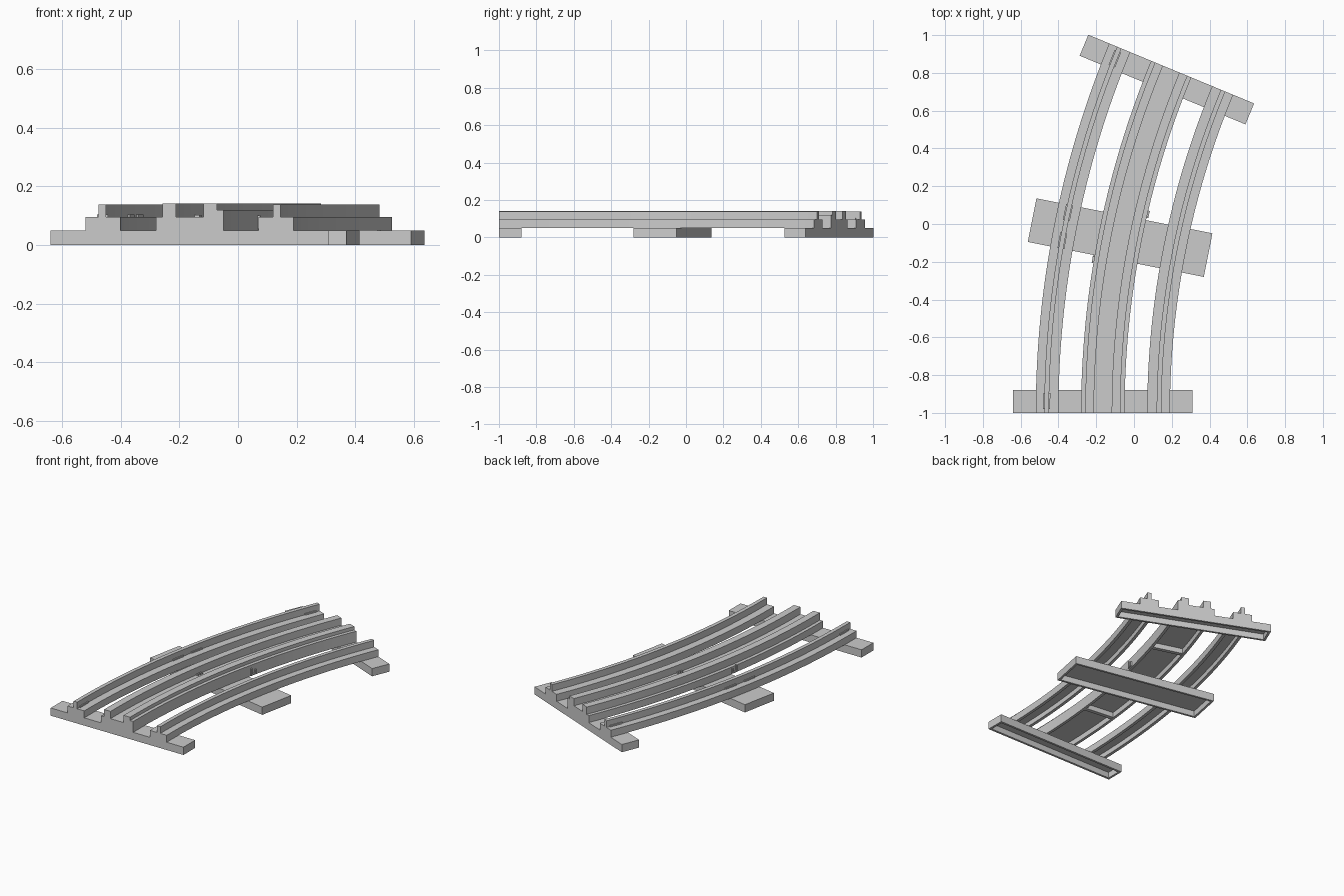
import bpy, bmesh, math
from mathutils import Matrix, Vector

if "Cube" in bpy.data.objects:
    bpy.data.objects.remove(bpy.data.objects["Cube"])

R = 4.756                      # radius of the track centre line
CX = -0.165 + R                # arc centre (CX, -1)
END = math.radians(22.5)

grey = bpy.data.materials.new("light_grey")
grey.diffuse_color = (0.6, 0.6, 0.6, 1)
grey.use_nodes = True
grey.node_tree.nodes["Principled BSDF"].inputs["Base Color"].default_value = grey.diffuse_color


def at(t, o, z):
    """Point at arc angle t, sideways offset o (positive = inside of curve)."""
    return Vector((CX - (R - o) * math.cos(t), -1 + (R - o) * math.sin(t), z))


def finish(name, bm):
    bmesh.ops.recalc_face_normals(bm, faces=bm.faces[:])
    me = bpy.data.meshes.new(name)
    bm.to_mesh(me)
    bm.free()
    me.materials.append(grey)
    ob = bpy.data.objects.new(name, me)
    bpy.context.collection.objects.link(ob)
    return ob


def sweep(name, profile, t0=0.0, t1=END, steps=32):
    """Sweep a closed (offset, z) profile along the arc."""
    bm = bmesh.new()
    rings = []
    for i in range(steps + 1):
        t = t0 + (t1 - t0) * i / steps
        rings.append([bm.verts.new(at(t, o, z)) for o, z in profile])
    n = len(profile)
    for a, b in zip(rings, rings[1:]):
        for k in range(n):
            bm.faces.new((a[k], a[(k + 1) % n], b[(k + 1) % n], b[k]))
    bm.faces.new(rings[0])
    bm.faces.new(rings[-1][::-1])
    return finish(name, bm)


def block(name, o0, o1, z0, z1, t, length):
    """Short curved block centred on arc angle t."""
    h = length / 2 / R
    return sweep(name, [(o0, z0), (o0, z1), (o1, z1), (o1, z0)], t - h, t + h, 2)


def sleeper(name, t, width, shift):
    """Cross tie: a tray, hollow from below."""
    bm = bmesh.new()
    bmesh.ops.create_cube(bm, size=1)
    bmesh.ops.scale(bm, vec=(0.95, width, 0.05), verts=bm.verts)
    bottom = min(bm.faces, key=lambda f: f.calc_center_median().z)
    bmesh.ops.inset_region(bm, faces=[bottom], thickness=0.02)
    ext = bmesh.ops.extrude_discrete_faces(bm, faces=[bottom])
    bmesh.ops.translate(bm, vec=(0, 0, 0.038), verts=ext["faces"][0].verts)
    ob = finish(name, bm)
    p = at(t, 0, 0.025) + Vector((math.sin(t), math.cos(t), 0)) * shift
    ob.matrix_world = Matrix.Translation(p) @ Matrix.Rotation(-t, 4, 'Z')


# Sleepers
sleeper("front_sleeper", 0, 0.12, 0.06)
sleeper("middle_sleeper", END / 2, 0.235, 0)
sleeper("back_sleeper", END, 0.12, -0.06)

# Side rails: hollow foot with a narrow head
for name, c, h0, h1 in (("left_rail", -0.295, -0.31, -0.285),
                        ("right_rail", 0.295, 0.285, 0.31)):
    a, b = c - 0.06, c + 0.06
    sweep(name, [(a, 0.05), (a, 0.095), (h0, 0.095), (h0, 0.138), (h1, 0.138),
                 (h1, 0.095), (b, 0.095), (b, 0.05), (b - 0.02, 0.05),
                 (b - 0.02, 0.082), (a + 0.02, 0.082), (a + 0.02, 0.05)])
    for k, t in enumerate((0.015 / R, END - 0.015 / R)):
        block(f"{name}_end_wall_{k}", a + 0.018, b - 0.018, 0.05, 0.084, t, 0.03)

# Centre rail: wide hollow body with two heads and a channel between
sweep("centre_rail", [(-0.115, 0.05), (-0.115, 0.095), (-0.093, 0.095), (-0.093, 0.142),
                      (-0.047, 0.142), (-0.047, 0.095), (0.047, 0.095), (0.047, 0.142),
                      (0.093, 0.142), (0.093, 0.12), (0.115, 0.12), (0.115, 0.05),
                      (0.097, 0.05), (0.097, 0.085), (-0.097, 0.085), (-0.097, 0.05)])
for k, t in enumerate((0.015 / R, END - 0.015 / R)):
    block(f"centre_end_wall_{k}", -0.1, 0.1, 0.05, 0.087, t, 0.03)
for k, s in enumerate((-1, 1)):
    block(f"centre_rib_{k}", -0.1, 0.1, 0.052, 0.087, END / 2 + s * math.radians(5.2), 0.025)

# Joint plates under the left rail head
for k, t in enumerate((0.06 / R, END / 2 - 0.015, END / 2 + 0.015, END - 0.06 / R)):
    block(f"joint_plate_{k}", -0.316, -0.279, 0.094, 0.104, t, 0.08)

# Small wire clips beside the centre rail heads
for side, deg in ((-1, 9.6), (1, 13.1)):
    t = math.radians(deg)
    for k in range(3):
        tk = t + (k - 1) * 0.016 / R
        o = sorted((side * 0.03, side * 0.05))
        block(f"channel_clip_{side}_{k}", o[0], o[1], 0.094, 0.102, tk, 0.008)
    o = sorted((side * 0.112, side * 0.124))
    for k, (dt, z0, z1, ln) in enumerate(((-0.016, 0.06, 0.1, 0.008),
                                          (0.016, 0.06, 0.085, 0.008),
                                          (0, 0.055, 0.063, 0.04))):
        block(f"side_hook_{side}_{k}", o[0], o[1], z0, z1, t + dt / R, ln)
